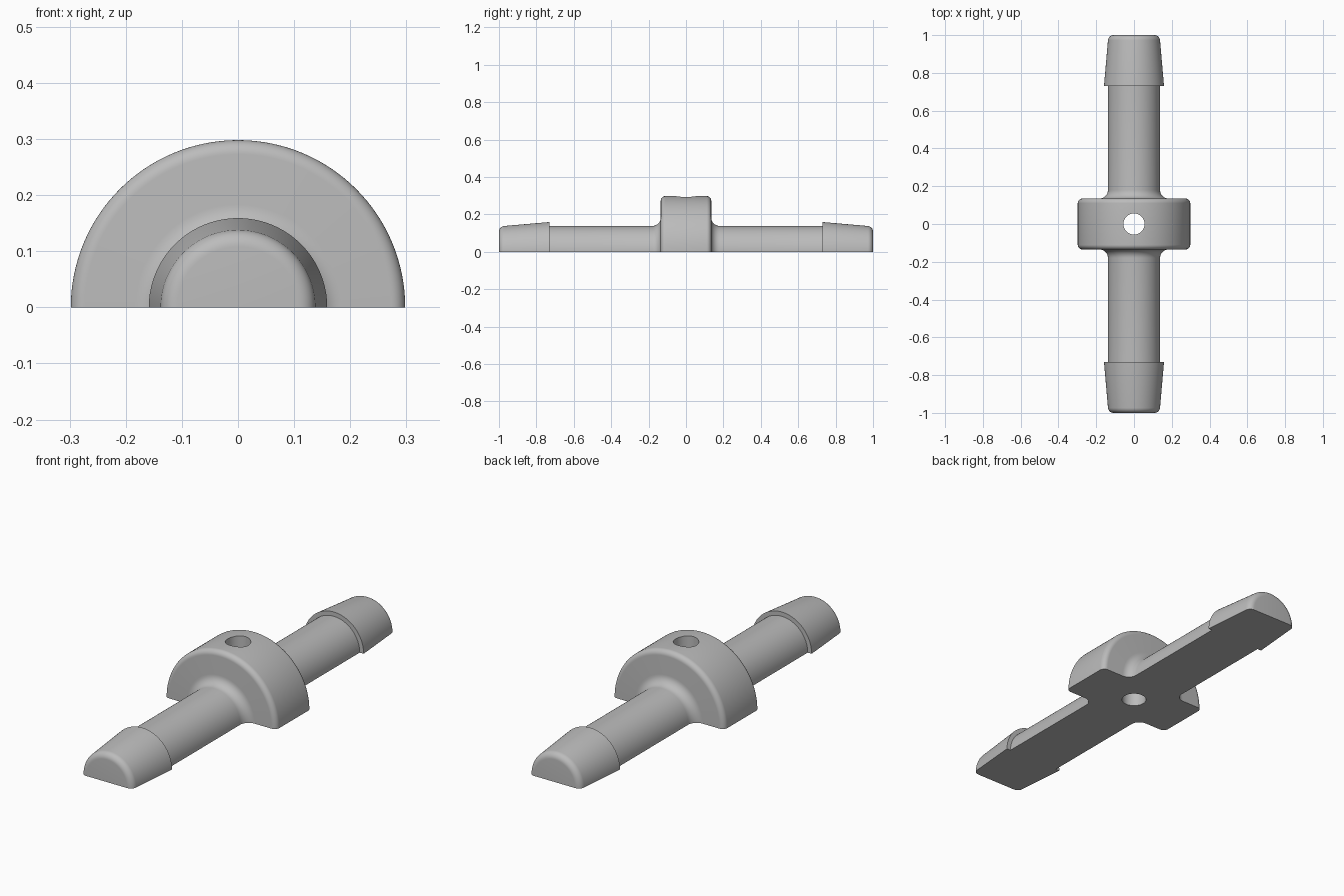
import bpy, bmesh
from math import pi, sin, cos, radians
from mathutils import Matrix

cube = bpy.data.objects.get("Cube")
if cube:
    bpy.data.objects.remove(cube, do_unlink=True)

grey = bpy.data.materials.new("plain grey")
grey.use_nodes = True
colour = (0.5, 0.5, 0.5, 1)
grey.diffuse_color = colour
grey.node_tree.nodes["Principled BSDF"].inputs["Base Color"].default_value = colour


def arc(y, r, radius, start, end, steps=8):
    """Rounded corner points around a centre, angles in degrees."""
    angles = [radians(start + (end - start) * i / steps) for i in range(steps + 1)]
    return [(y + radius * cos(a), r + radius * sin(a)) for a in angles]


# Half profile as (distance along the axis, radius), from the collar to the tip
SHAFT, COLLAR, BARB = 0.138, 0.298, 0.159
half = arc(0.11, COLLAR - 0.025, 0.025, 90, 0)            # rounded collar rim
half += arc(0.18, SHAFT + 0.045, 0.045, 180, 270)         # fillet into the shaft
half += [(0.73, SHAFT), (0.73, BARB)]                     # barb step
half += arc(0.97, SHAFT - 0.03, 0.03, 85, 0)              # rounded tip
half += [(1.0, 0)]
profile = [(-y, r) for y, r in reversed(half)] + half

# Connector body: the profile turned through half a circle, closed underneath
bm = bmesh.new()
verts = [bm.verts.new((r, y, 0)) for y, r in profile]
edges = [bm.edges.new(pair) for pair in zip(verts, verts[1:])]
bmesh.ops.spin(bm, geom=verts + edges, axis=(0, -1, 0), cent=(0, 0, 0),
               angle=pi, steps=64)
bmesh.ops.remove_doubles(bm, verts=bm.verts, dist=1e-5)
bmesh.ops.edgeloop_fill(bm, edges=[e for e in bm.edges if e.is_boundary])
bmesh.ops.recalc_face_normals(bm, faces=bm.faces)
mesh = bpy.data.meshes.new("connector_body")
bm.to_mesh(mesh)
bm.free()
mesh.materials.append(grey)
body = bpy.data.objects.new("connector_body", mesh)
bpy.context.collection.objects.link(body)

# Vertical hole through the collar
bm = bmesh.new()
bmesh.ops.create_cone(bm, cap_ends=True, segments=48, radius1=0.056, radius2=0.056,
                      depth=1, matrix=Matrix.Translation((0, 0, 0.2)))
cut_mesh = bpy.data.meshes.new("hole_cutter")
bm.to_mesh(cut_mesh)
bm.free()
cut_mesh.materials.append(grey)
cutter = bpy.data.objects.new("hole_cutter", cut_mesh)
bpy.context.collection.objects.link(cutter)

hole = body.modifiers.new("hole", 'BOOLEAN')
hole.operation = 'DIFFERENCE'
hole.solver = 'EXACT'
hole.object = cutter
bpy.ops.object.select_all(action='DESELECT')
body.select_set(True)
bpy.context.view_layer.objects.active = body
bpy.ops.object.modifier_apply(modifier="hole")
bpy.data.objects.remove(cutter, do_unlink=True)
bpy.ops.object.shade_smooth_by_angle(angle=radians(30))
